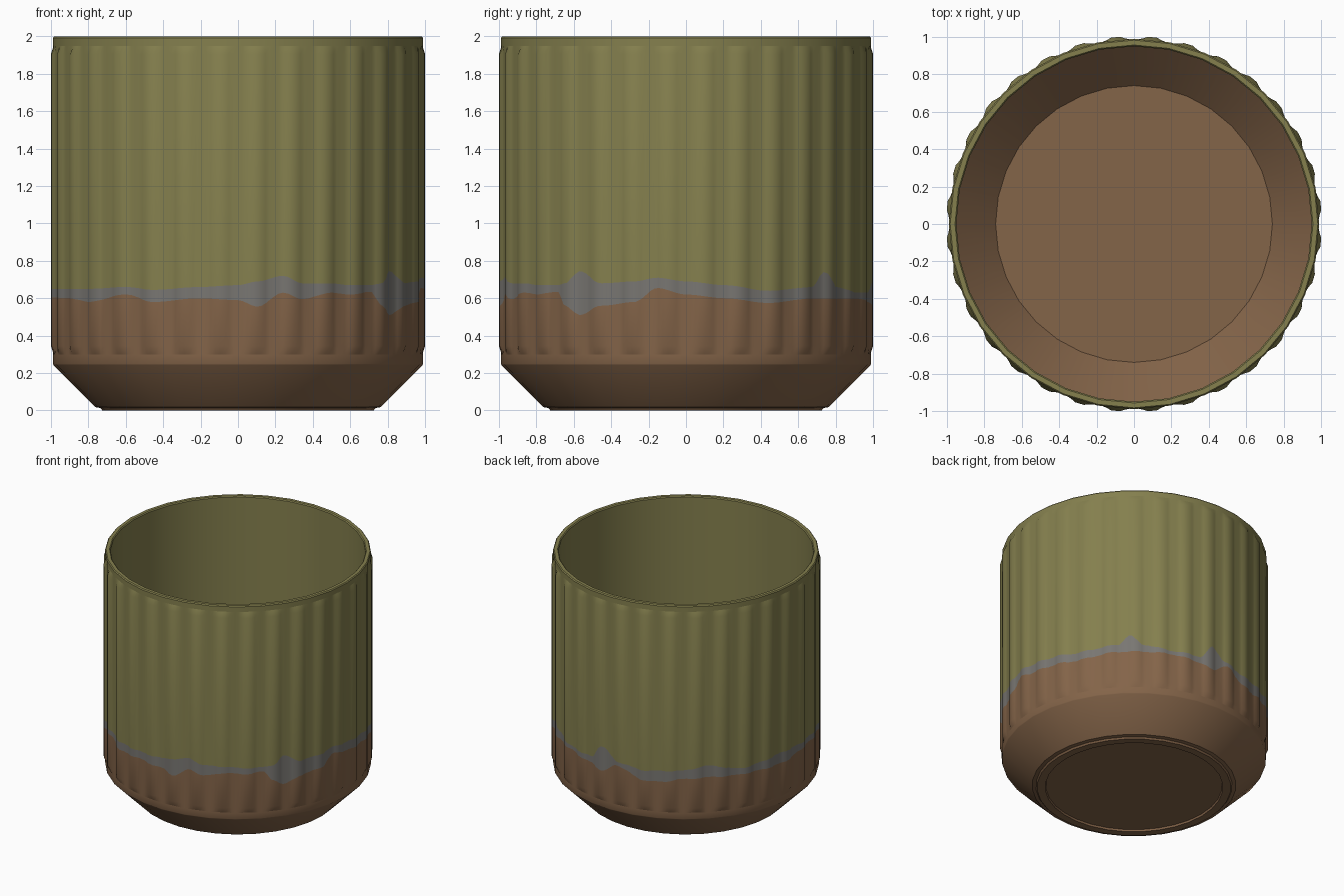
import bpy, bmesh, math

if "Cube" in bpy.data.objects:
    bpy.data.objects.remove(bpy.data.objects["Cube"])

RIBS = 32
SUB = 8                      # columns per rib
STEP = 2 * math.pi / RIBS


def material(name, rgb):
    m = bpy.data.materials.new(name)
    m.diffuse_color = (*rgb, 1)
    m.use_nodes = True
    m.node_tree.nodes["Principled BSDF"].inputs["Base Color"].default_value = m.diffuse_color
    return m


MATS = [material("brown clay", (0.23, 0.128, 0.066)),
        material("grey glaze edge", (0.19, 0.182, 0.168)),
        material("olive glaze", (0.232, 0.214, 0.076))]
CLAY, GREY, OLIVE = 0, 1, 2


def surface(name, strips, columns, point):
    """Skin of rings; each strip is (list of rows, colour of each gap)."""
    bm = bmesh.new()
    for rows, colours in strips:
        rings = [[bm.verts.new(point(r, j)) for j in range(columns)] for r in rows]
        for i, c in enumerate(colours):
            a, b = rings[i], rings[i + 1]
            for j in range(columns):
                k = (j + 1) % columns
                bm.faces.new((a[j], a[k], b[k], b[j])).material_index = c
    bmesh.ops.remove_doubles(bm, verts=bm.verts, dist=1e-5)
    me = bpy.data.meshes.new(name)
    bm.to_mesh(me)
    bm.free()
    for m in MATS:
        me.materials.append(m)
    ob = bpy.data.objects.new(name, me)
    bpy.context.collection.objects.link(ob)
    bpy.ops.object.select_all(action='DESELECT')
    ob.select_set(True)
    bpy.context.view_layer.objects.active = ob
    bpy.ops.object.shade_smooth_by_angle(angle=math.radians(30))
    return ob


# Plain turned body: foot and chamfer, then rim and inside
def turned(row, j):
    r, z = row
    return (r * math.cos(j * STEP), r * math.sin(j * STEP), z)


foot = [(0, .015), (.66, .015), (.665, 0), (.725, 0), (.735, .013), (.763, .018),
        (.987, .243), (.99, .25), (.99, .30)]
rim = [(.99, 1.95), (.99, 1.992), (.983, 2.0), (.957, 2.0), (.95, 1.992),
       (.95, .64), (.95, .60), (.95, .267), (.74, .057), (0, .057)]
surface("pot_body", [(foot, [CLAY] * 8),
                     (rim, [OLIVE] * 5 + [GREY] + [CLAY] * 3)], RIBS, turned)

# Wavy glaze edge: angle from the front, lower and upper height
EDGE = [(-81, .605, .65), (-64, .60, .65), (-53, .58, .65), (-37, .62, .66),
        (-27, .58, .645), (-12, .60, .66), (0, .59, .67), (6, .555, .69),
        (14, .63, .72), (20, .595, .68), (30, .63, .68), (37, .62, .67),
        (46, .635, .67), (50, .56, .68), (55, .51, .745), (63, .56, .68),
        (74, .58, .69), (81, .655, .71), (90, .62, .69), (102, .60, .67),
        (116, .575, .64), (133, .60, .66), (138, .60, .74), (144, .60, .66),
        (156, .60, .63), (170, .58, .63), (176, .55, .75), (184, .63, .66),
        (196, .55, .63), (204, .55, .64), (213, .58, .65), (224, .59, .685),
        (240, .58, .63), (261, .575, .66), (279, .605, .65)]


def edge(deg, k):
    deg = (deg + 81) % 360 - 81
    for a, b in zip(EDGE, EDGE[1:]):
        if deg <= b[0]:
            t = (deg - a[0]) / (b[0] - a[0])
            t = t * t * (3 - 2 * t)
            return a[k] + (b[k] - a[k]) * t
    return EDGE[-1][k]


# Ribbed wall: a bump on each side of the 32-sided body
BUMP = [0, 0, .4, 1, 1, 1, .4, 0]


def ribbed(row, j):
    z, height = row
    ang = j * STEP / SUB
    off = (j % SUB) * STEP / SUB - STEP / 2
    flat = .99 * math.cos(STEP / 2) / math.cos(off)
    r = flat + height * .018 * BUMP[j % SUB]
    if isinstance(z, int):
        z = edge(math.degrees(ang) + 90, z)
    return (r * math.cos(ang), r * math.sin(ang), z)


# rows given as 1 and 2 follow the lower and upper glaze edge
wall = [(.30, 0), (.345, 1), (1, 1), (2, 1), (1.905, 1), (1.95, 0)]
surface("ribbed_wall", [(wall, [CLAY, CLAY, GREY, OLIVE, OLIVE])], RIBS * SUB, ribbed)
